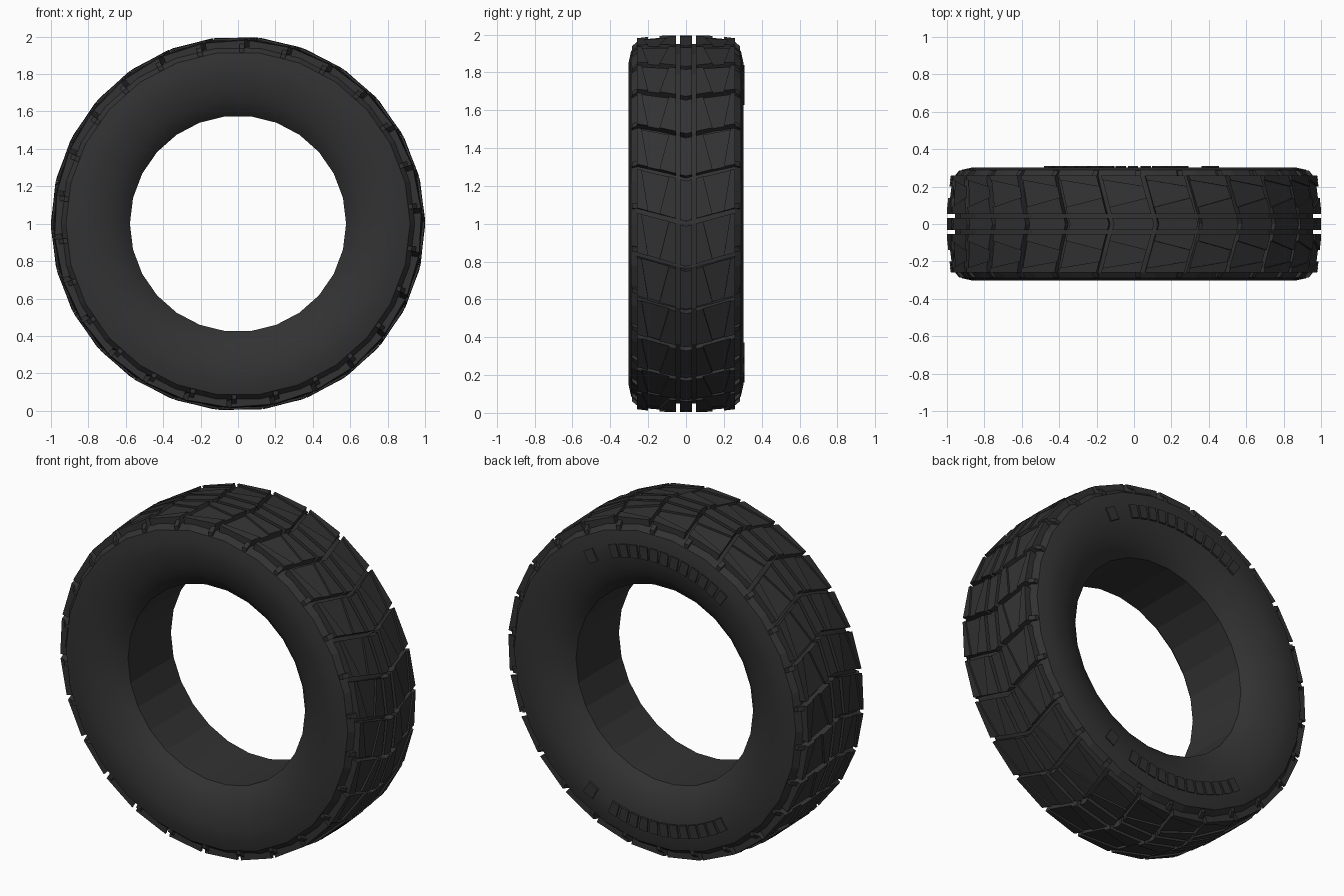
import bpy, bmesh
from math import cos, sin, radians

cube = bpy.data.objects.get("Cube")
if cube:
    bpy.data.objects.remove(cube, do_unlink=True)

rubber = bpy.data.materials.new("black_rubber")
rubber.use_nodes = True
colour = (0.032, 0.032, 0.032, 1)
rubber.diffuse_color = colour
shader = rubber.node_tree.nodes["Principled BSDF"]
shader.inputs["Base Color"].default_value = colour
shader.inputs["Roughness"].default_value = 0.8

COUNT = 26                 # tread pitches around the tyre
STEP = 360 / COUNT
GAP = 1.5                  # lateral groove width in degrees


def at(r, y, deg):
    a = radians(deg)
    return (r * cos(a), y, 1 + r * sin(a))


def finish(bm, name):
    bmesh.ops.recalc_face_normals(bm, faces=bm.faces[:])
    mesh = bpy.data.meshes.new(name)
    bm.to_mesh(mesh)
    bm.free()
    mesh.materials.append(rubber)
    obj = bpy.data.objects.new(name, mesh)
    bpy.context.collection.objects.link(obj)
    return obj


def prism(bm, corners):
    """Four-sided block; each corner is (y, degrees, bottom radius, top radius)."""
    low = [bm.verts.new(at(b, y, a)) for y, a, b, t in corners]
    top = [bm.verts.new(at(t, y, a)) for y, a, b, t in corners]
    bm.faces.new(low)
    bm.faces.new(top)
    for i in range(4):
        j = (i + 1) % 4
        bm.faces.new((low[i], low[j], top[j], top[i]))


# Carcass: a half profile of (radius, y), mirrored and turned around the axle
half = [(0.578, 0.20), (0.61, 0.232), (0.66, 0.264), (0.73, 0.29), (0.80, 0.302),
        (0.86, 0.303), (0.92, 0.29), (0.945, 0.258), (0.958, 0.15)]
profile = half + [(r, -y) for r, y in reversed(half)]
bm = bmesh.new()
rings = [[bm.verts.new(at(r, y, i * STEP)) for r, y in profile] for i in range(COUNT)]
for i, ring in enumerate(rings):
    after = rings[(i + 1) % COUNT]
    for j in range(len(profile)):
        k = (j + 1) % len(profile)
        face = bm.faces.new((ring[j], ring[k], after[k], after[j]))
        # Smooth sidewalls, flat bore and tread base
        face.smooth = max(profile[j][0], profile[k][0]) < 0.93 and j + 1 < len(profile)
finish(bm, "tyre_carcass")


def crown(y):
    return 1.0 - 0.25 * max(0, abs(y) - 0.06) ** 1.6


def pitch_angle(i, y, t):
    """Angle at fraction t along pitch i, swept back to form the chevron."""
    return i * STEP + 16 * abs(y) + GAP / 2 + t * (STEP - GAP)


def tread_piece(bm, i, side, start, end, drop=0.0):
    """Block between two edges, each given as y at the pitch start and y at its end."""
    corners = [(start[0], 0), (end[0], 0), (end[1], 1), (start[1], 1)]
    prism(bm, [(side * y, pitch_angle(i, y, t), 0.93, crown(y) - drop) for y, t in corners])


# Tread: centre rib, and side blocks each with a tapering recessed panel
bm_rib, bm_side, bm_panel, bm_lug = (bmesh.new() for _ in range(4))
for i in range(COUNT):
    for side in (1, -1):
        tread_piece(bm_rib, i, side, (0, 0), (0.032, 0.032))
        tread_piece(bm_side, i, side, (0.054, 0.054), (0.14, 0.09))
        tread_piece(bm_panel, i, side, (0.14, 0.09), (0.20, 0.235), 0.011)
        tread_piece(bm_side, i, side, (0.20, 0.235), (0.258, 0.258))
        # Small shoulder lug beside each lateral groove
        a = pitch_angle(i, 0.258, 0)
        prism(bm_lug, [(side * 0.25, a, 0.92, 0.968), (side * 0.286, a, 0.90, 0.938),
                       (side * 0.286, a + 1.6, 0.90, 0.938), (side * 0.25, a + 1.6, 0.92, 0.968)])
finish(bm_rib, "centre_rib")
finish(bm_side, "side_tread_blocks")
finish(bm_panel, "recessed_tread_panels")
finish(bm_lug, "shoulder_lugs")

# Raised bars on the back sidewall: one apart, then a row, above and below
bm = bmesh.new()
bars = [30.5] + [18.5 - 4.7 * n for n in range(12)]
for direction in (1, -1):
    for n, lean in enumerate(bars):
        width = 2.3 if n == 0 else 1.8
        verts = []
        for y in (0.29, 0.309):
            for r, off in ((0.765, -width), (0.765, width), (0.84, width), (0.84, -width)):
                verts.append(bm.verts.new(at(r, y, direction * (90 - lean - off))))
        low, top = verts[:4], verts[4:]
        bm.faces.new(low)
        bm.faces.new(top)
        for j in range(4):
            k = (j + 1) % 4
            bm.faces.new((low[j], low[k], top[k], top[j]))
finish(bm, "sidewall_bars")
